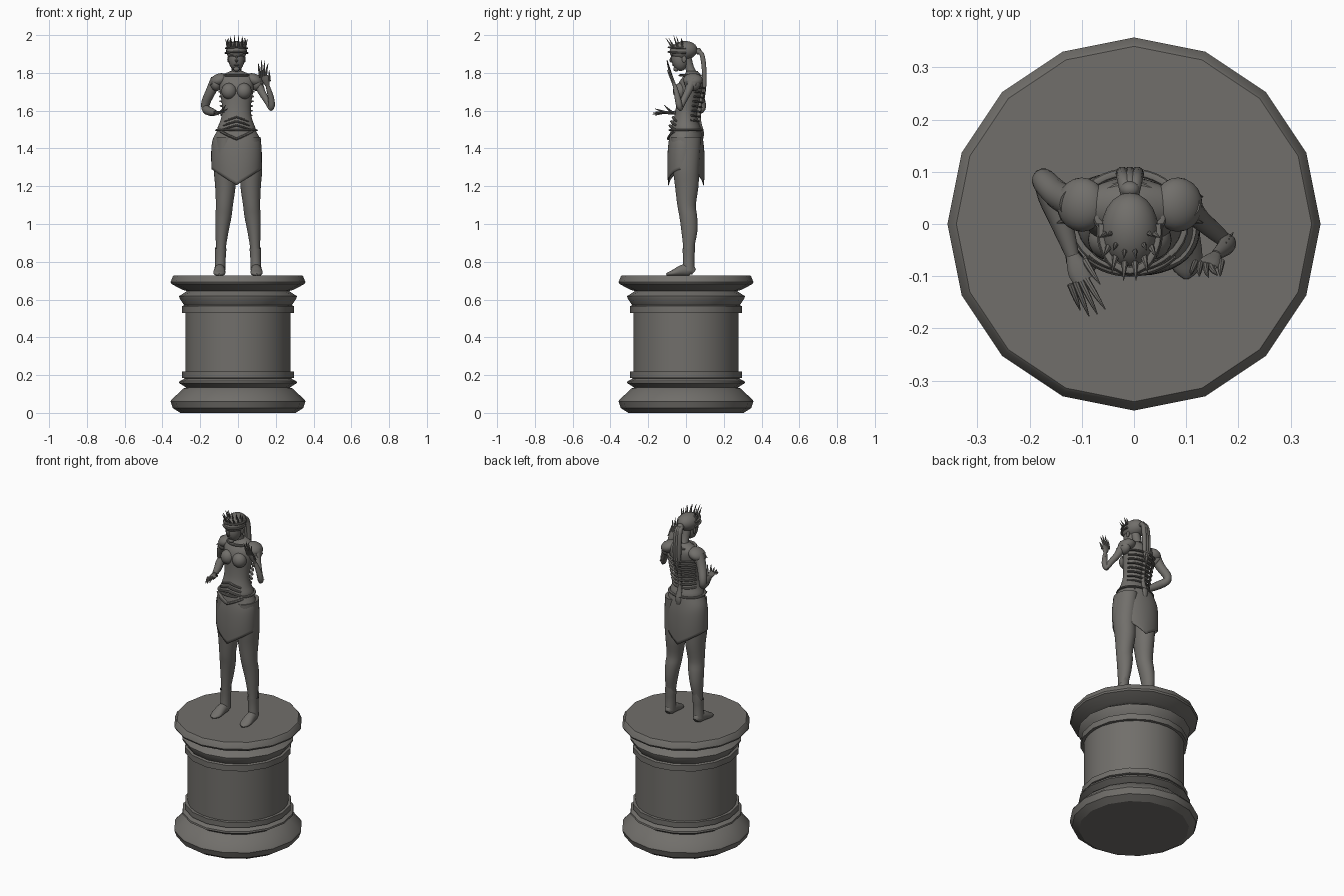
import bpy, bmesh, math
from mathutils import Vector, Matrix

stone = bpy.data.materials.new("grey_stone")
stone.diffuse_color = (0.165, 0.158, 0.146, 1)
TOP = 0.727          # pedestal top
CX = -0.008          # figure centre line


def finish(name, bm, angle=40):
    bmesh.ops.recalc_face_normals(bm, faces=bm.faces)
    me = bpy.data.meshes.new(name)
    bm.to_mesh(me)
    bm.free()
    me.materials.append(stone)
    me.shade_smooth()
    me.set_sharp_from_angle(angle=math.radians(angle))
    ob = bpy.data.objects.new(name, me)
    bpy.context.collection.objects.link(ob)
    return ob


def skin(name, rings, caps=True, angle=40):
    bm = bmesh.new()
    vs = [[bm.verts.new(p) for p in r] for r in rings]
    n = len(vs[0])
    for a, b in zip(vs, vs[1:]):
        for i in range(n):
            j = (i + 1) % n
            bm.faces.new((a[i], a[j], b[j], b[i]))
    if caps:
        bm.faces.new(vs[0])
        bm.faces.new(vs[-1])
    return finish(name, bm, angle)


def resample(pts, k):
    # Catmull-Rom through the control points
    if k < 2:
        return [tuple(p) for p in pts]
    out, m = [], len(pts)
    for i in range(m - 1):
        p = [pts[max(i - 1, 0)], pts[i], pts[i + 1], pts[min(i + 2, m - 1)]]
        for s in range(k):
            t = s / k
            out.append(tuple(0.5 * (2 * b + (c - a) * t + (2 * a - 5 * b + 4 * c - d) * t * t
                                    + (3 * b - a - 3 * c + d) * t ** 3) for a, b, c, d in zip(*p)))
    return out + [tuple(pts[-1])]


def loft_rings(prof, n=28, k=3):
    # horizontal ellipses: z, cx, cy, rx, ry
    return [[Vector((cx + rx * math.sin(2 * math.pi * i / n), cy - ry * math.cos(2 * math.pi * i / n), z))
             for i in range(n)] for z, cx, cy, rx, ry in resample(prof, k)]


def tube(name, pts, n=12, k=3, ref=(1, 0, 0), floor=None):
    # tapered tube: x, y, z, r  or  x, y, z, r_side, r_other
    pts = resample([p if len(p) == 5 else (*p, p[3]) for p in pts], k)
    c = [Vector(p[:3]) for p in pts]
    rings = []
    for i, p in enumerate(pts):
        t = (c[min(i + 1, len(c) - 1)] - c[max(i - 1, 0)]).normalized()
        u = Vector(ref)
        u = (u - t * u.dot(t)).normalized()
        v = t.cross(u)
        ring = [c[i] + u * max(p[3], .0005) * math.cos(2 * math.pi * j / n)
                + v * max(p[4], .0005) * math.sin(2 * math.pi * j / n) for j in range(n)]
        if floor is not None:
            for q in ring:
                q.z = max(q.z, floor)
        rings.append(ring)
    return skin(name, rings)


def ball(name, c, r, rot=(0, 0, 0)):
    bm = bmesh.new()
    bmesh.ops.create_uvsphere(bm, u_segments=20, v_segments=14, radius=1)
    m = Matrix.Translation(c)
    for ang, ax in zip(rot, 'XYZ'):
        m = m @ Matrix.Rotation(math.radians(ang), 4, ax)
    bmesh.ops.transform(bm, verts=bm.verts, matrix=m @ Matrix.Diagonal((*r, 1)))
    return finish(name, bm)


def turned(name, prof, n):
    return skin(name, loft_rings([(z, 0, 0, r, r) for r, z in prof], n, 1), angle=24)


# pedestal: moulded base, shaft and moulded cap
turned("pedestal_base", [(.305, 0), (.345, .025), (.357, .06), (.352, .07), (.29, .128), (.275, .135),
                         (.312, .158), (.31, .168), (.282, .182), (.297, .186), (.297, .218), (.27, .22)], 16)
turned("pedestal_shaft", [(.279, .2), (.279, .55)], 32)
turned("pedestal_cap", [(.27, .527), (.297, .53), (.297, .565), (.285, .57), (.31, .608), (.312, .618),
                        (.27, .645), (.29, .65), (.352, .682), (.357, .692), (.345, .722), (.34, TOP)], 16)

# legs, feet and boots
leg = [(1.46, .06, 0, .06, .08), (1.3, .07, 0, .058, .07), (1.2, .067, .004, .054, .062),
       (1.1, .072, .003, .045, .049), (1.04, .077, .012, .043, .047), (.96, .085, .018, .035, .042),
       (.86, .091, .014, .025, .028), (.75, .095, .014, .025, .028)]
foot = [(.094, .042, .745, .016, .016), (.095, .022, .757, .025, .032), (.097, -.02, .754, .029, .03),
        (.099, -.065, .741, .032, .018), (.1, -.09, .736, .023, .011), (.1, -.104, .732, .006, .005)]
for s, side in ((-1, "left"), (1, "right")):
    skin(side + "_leg", loft_rings([(z, s * x, y, a, b) for z, x, y, a, b in leg]))
    tube(side + "_foot", [(s * x, y, z, a, b) for x, y, z, a, b in foot], 18, floor=TOP)
    cuff = loft_rings([(.755, s * .095, .014, .029, .032), (.82, s * .093, .014, .028, .03),
                       (.87, s * .092, .015, .031, .034)], 20)
    for i, q in enumerate(cuff[-1]):      # cuff rises to a point at the back
        q.z += .05 * max(0, -math.cos(2 * math.pi * i / 20)) ** 3
    skin(side + "_boot_cuff", cuff, False)

# skirt with a pointed hem at front and back
zt, zb, n = 1.5, 1.205, 40
rings = loft_rings([(zt, CX, 0, .098, .08), (1.44, CX, 0, .122, .09), (1.38, CX, 0, .132, .096),
                    (1.29, CX, 0, .134, .098), (zb, CX, 0, .132, .095)], n)
for r in rings:
    for i, q in enumerate(r):
        hem = zb + .085 * abs(math.sin(2 * math.pi * i / n))
        q.z = zt - (zt - q.z) * (zt - hem) / (zt - zb)
        q.y -= .1 * (q.x - CX)
skirt = skin("skirt", rings, False)
skirt.modifiers.new("thickness", 'SOLIDIFY').thickness = .004

# torso with bust
skin("torso", loft_rings([(1.485, CX, 0, .1, .08), (1.51, CX, 0, .1, .078), (1.545, CX, -.002, .086, .066),
                          (1.59, CX, 0, .076, .057), (1.64, CX, .008, .078, .06), (1.7, CX, .017, .088, .066),
                          (1.745, CX, .025, .094, .064), (1.775, CX, .032, .098, .052),
                          (1.795, CX, .034, .065, .04), (1.81, CX, .033, .03, .028)], 32))
for s, side in ((-1, "left"), (1, "right")):
    ball(side + "_bust", (CX + s * .039, -.03, 1.703), (.041, .039, .043))


def wrap(name, z, rx, ry, cy, a0, a1, peak, r, m=14):
    # band wrapped round the body; peak lifts its middle
    pts = []
    for i in range(m + 1):
        f = i / m
        a = math.radians(a0 + (a1 - a0) * f)
        pts.append((CX + rx * math.sin(a), cy - ry * math.cos(a), z + peak * (1 - abs(2 * f - 1)), r * .6, r))
    tube(name, pts, 8, 1, (0.01, 0.02, 1))


# belt, belly chevrons, collar and back lacing
wrap("belt", 1.497, .104, .084, 0, -180, 180, 0, .009, 32)
wrap("belt_point", 1.49, .106, .087, -.002, -50, 50, -.04, .012)
for i in range(3):
    wrap("belly_chevron", 1.5 + i * .022, .098 - i * .009, .083 - i * .008, 0, -48, 48, .022, .009)
wrap("collar", 1.787, .062, .052, .022, -180, 180, 0, .01, 28)
for i in range(8):
    z = 1.55 + i * .025
    f = i / 7
    wrap("back_lace", z, .081 + .016 * f, .065 + .009 * f, .001 + .024 * f, 110, 250, -.008, .008)
tube("spine_plate", [(CX, .08, 1.43, .004), (CX, .088, 1.48, .02, .008), (CX, .068, 1.55, .012),
                     (CX, .075, 1.64, .011), (CX, .098, 1.75, .01)], 10)

# layered shoulder plates
for s, side in ((-1, "left"), (1, "right")):
    x = CX + s * .092
    ball(side + "_shoulder_plate", (x, .037, 1.762), (.049, .052, .034), (0, s * 22, 0))
    ball(side + "_lower_plate", (x + s * .017, .035, 1.74), (.03, .042, .037), (0, s * 10, 0))
    for k in range(3):
        y = .01 + .025 * k
        tube("shoulder_spike", [(x + s * .025, y, 1.755, .009), (x + s * .048, y - .008, 1.735, .001)], 6, 1)

# arms
tube("left_upper_arm", [(-.115, .04, 1.765, .03), (-.145, .055, 1.7, .027), (-.17, .08, 1.645, .024),
                        (-.172, .083, 1.612, .021), (-.16, .06, 1.598, .022)], 14)
tube("left_forearm", [(-.176, .092, 1.618, .017), (-.162, .055, 1.602, .023), (-.138, 0, 1.592, .021),
                      (-.118, -.06, 1.588, .013)], 14)
tube("right_upper_arm", [(.1, .035, 1.765, .028), (.125, .01, 1.7, .02), (.155, -.015, 1.65, .017),
                         (.172, -.03, 1.615, .014)], 14)
tube("right_forearm", [(.17, -.026, 1.605, .01), (.178, -.035, 1.625, .017), (.174, -.045, 1.67, .016),
                       (.156, -.06, 1.735, .01)], 14)
for k in range(4):
    tube("forearm_thorn", [(.177 - k * .004, -.033 - k * .006, 1.63 + k * .022, .007),
                           (.19 - k * .004, -.016 - k * .006, 1.622 + k * .022, .0008)], 6, 1)


def hand(side, wrist, palm, tips, ref):
    w, p = Vector(wrist), Vector(palm)
    tube(side + "_palm", [(*w, .011, .009), (*w.lerp(p, .6), .021, .009), (*p, .019, .007)], 12, 3, ref)
    for i, tip in enumerate(tips):
        t = Vector(tip)
        base = w.lerp(p, .4 if i == 0 else .95) + Vector(ref) * (.017 - .0105 * i) * (1 if i else 1.1)
        mid = base.lerp(t, .5) + (p - w).normalized() * .004
        tube(side + "_finger", [(*base, .0065), (*mid, .005), (*t, .001)], 8, 3, ref)


hand("left", (-.12, -.055, 1.588), (-.098, -.108, 1.59),
     [(-.065, -.115, 1.63), (-.055, -.163, 1.61), (-.07, -.173, 1.592), (-.086, -.177, 1.582),
      (-.103, -.165, 1.575)], (.92, .38, 0))
hand("right", (.157, -.06, 1.73), (.14, -.08, 1.785),
     [(.165, -.1, 1.815), (.16, -.098, 1.85), (.143, -.102, 1.866), (.125, -.1, 1.868), (.108, -.098, 1.85)],
     (.93, -.2, .25))

# neck, head and face
tube("neck", [(CX, .034, 1.785, .031), (CX, .02, 1.825, .023), (CX, .002, 1.88, .027)], 16)
ball("face", (CX, -.033, 1.872), (.042, .044, .062), (8, 0, 0))
ball("chin", (CX, -.052, 1.821), (.017, .015, .014))
tube("nose", [(CX, -.074, 1.89, .004), (CX, -.081, 1.865, .007), (CX, -.072, 1.858, .004)], 8)
ball("mouth", (CX, -.067, 1.842), (.013, .006, .005))
for s in (-1, 1):
    ball("eyebrow", (CX + s * .018, -.071, 1.893), (.014, .006, .004), (0, s * -12, 0))
    ball("ear", (CX + s * .043, -.01, 1.872), (.006, .012, .018))
ball("hair", (CX, -.013, 1.917), (.055, .074, .051), (8, 0, 0))

# crown band and spikes
for k, z in enumerate((1.905, 1.93)):
    wrap("crown_band", z, .056 - .002 * k, .078 - .002 * k, -.013, -100, 100, .006, .008)
for a in range(-84, 85, 24):
    sx, cy = math.sin(math.radians(a)), math.cos(math.radians(a))
    tube("front_spike", [(CX + .046 * sx, -.012 - .062 * cy, 1.935, .007),
                         (CX + .058 * sx, -.016 - .094 * cy, 1.978 + .008 * cy, .0008)], 6, 1)
for a in range(-75, 76, 30):
    sx, cy = math.sin(math.radians(a)), math.cos(math.radians(a))
    tube("top_spike", [(CX + .036 * sx, -.005 - .045 * cy, 1.945, .006),
                       (CX + .045 * sx, -.008 - .06 * cy, 1.98 + .02 * cy, .0008)], 6, 1)

# ponytail
ball("hair_tie", (CX, .066, 1.915), (.019, .016, .018))
for dx, low in ((-.014, 1.68), (0, 1.64), (.014, 1.67)):
    tube("ponytail_strand", [(CX + dx * .4, .055, 1.915, .012), (CX + dx * .8, .083, 1.9, .013),
                             (CX + dx, .095, 1.83, .013), (CX + dx, .098, 1.74, .011),
                             (CX + dx * .8, .094, low, .002)], 10)
